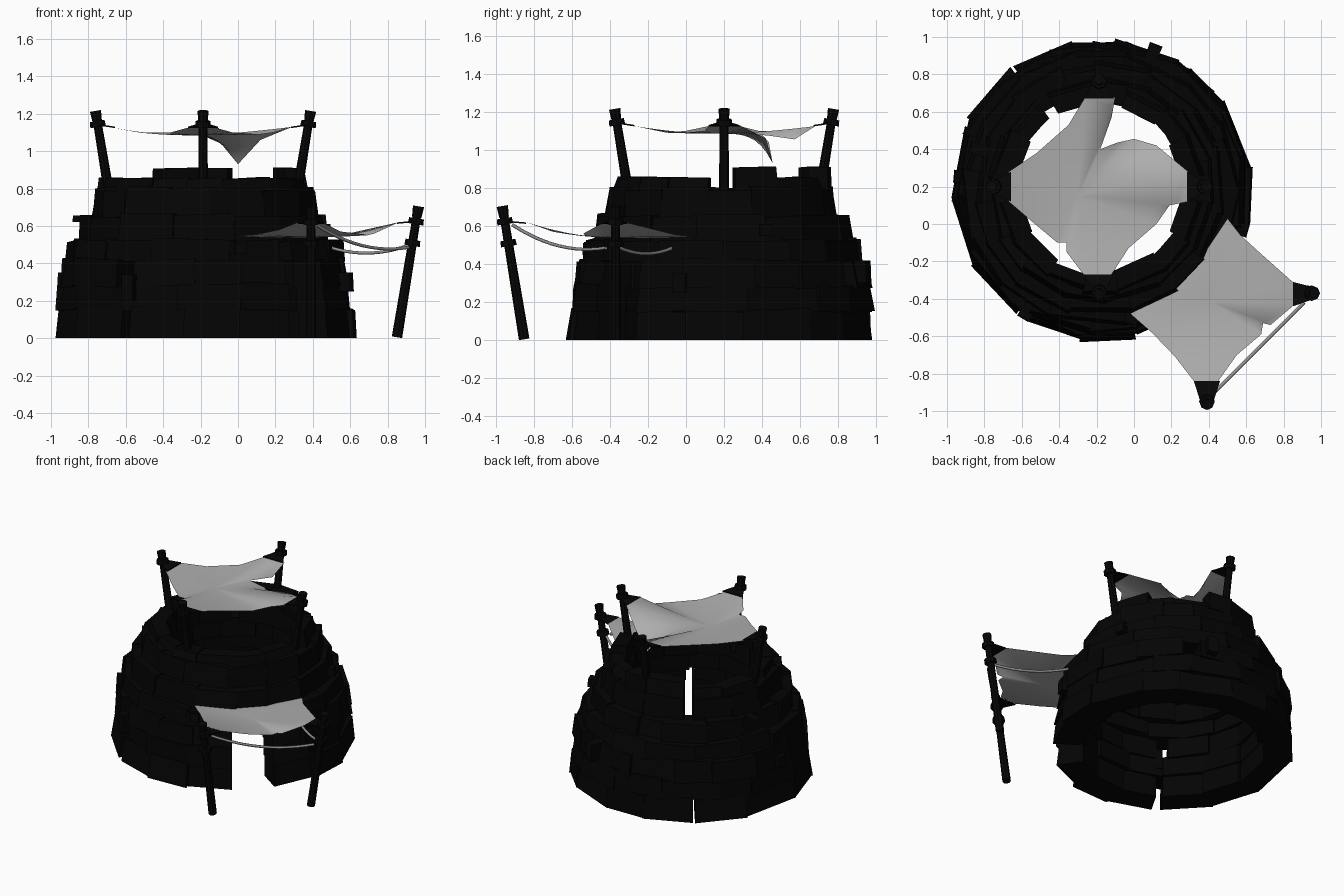
import bpy, bmesh, math, random
from mathutils import Vector

random.seed(7)
if "Cube" in bpy.data.objects:
    bpy.data.objects.remove(bpy.data.objects["Cube"])

CX, CY = -0.178, 0.187


def material(name, rgb):
    m = bpy.data.materials.new(name)
    m.use_nodes = True
    m.diffuse_color = (*rgb, 1)
    bsdf = m.node_tree.nodes["Principled BSDF"]
    bsdf.inputs["Base Color"].default_value = (*rgb, 1)
    bsdf.inputs["Roughness"].default_value = 0.9
    return m


STONE = material("dark stone", (0.0012, 0.0012, 0.0012))
WOOD = material("dark wood", (0.002, 0.002, 0.002))
CLOTH = material("pale cloth", (0.42, 0.42, 0.42))
ROPE = material("grey rope", (0.3, 0.3, 0.3))


def finish(name, bm, mat, smooth=False):
    bmesh.ops.recalc_face_normals(bm, faces=bm.faces)
    me = bpy.data.meshes.new(name)
    bm.to_mesh(me)
    bm.free()
    me.materials.append(mat)
    for p in me.polygons:
        p.use_smooth = smooth
    ob = bpy.data.objects.new(name, me)
    bpy.context.collection.objects.link(ob)


def polar(r, deg, z):
    a = math.radians(deg)
    return Vector((CX + r * math.cos(a), CY + r * math.sin(a), z))


def add_block(bm, a0, a1, r_in, r_out, z0, z1, lean=0.02, tilt=0.0):
    """Wedge-shaped stone between two angles, leaning inward at the top."""
    vs = []
    for z, l in ((z0, 0), (z1, lean)):
        for r, a, s in ((r_in, a0, -1), (r_out - l, a0, -1), (r_out - l, a1, 1), (r_in, a1, 1)):
            dz = tilt * s if z > 0 else 0
            vs.append(bm.verts.new(polar(r, a, z + dz)))
    bm.faces.new(vs[:4])
    bm.faces.new(vs[4:])
    for i in range(4):
        j = (i + 1) % 4
        bm.faces.new((vs[i], vs[j], vs[4 + j], vs[4 + i]))


def rim_height(az):
    az %= 360
    return 0.91 if 7 < az < 32 or 75 < az < 135 else 0.855


# Stone courses: bottom, top, outer radius, inner radius, gaps (start, end angle)
DOOR = (-55, -34.5)
NOTCH = (119.5, 126)
courses = [
    (0.00, 0.16, 0.815, 0.61, [DOOR, (125.5, 126.5), (236, 240)]),
    (0.15, 0.285, 0.80, 0.60, [DOOR]),
    (0.275, 0.42, 0.785, 0.58, [DOOR, (55, 64), (233, 240)]),
    (0.41, 0.525, 0.745, 0.56, [(-57, -51)]),
    (0.515, 0.655, 0.685, 0.52, [(40, 40)]),
    (0.645, 0.80, 0.61, 0.475, [NOTCH]),
    (0.785, 0.85, 0.57, 0.45, [(-7.5, 7.5), NOTCH, (172, 188)]),
]
for k, (z0, z1, ro, ri, gaps) in enumerate(courses):
    bm = bmesh.new()
    for g, (_, start) in enumerate(gaps):
        end = gaps[(g + 1) % len(gaps)][0]
        span = (end - start) % 360 or 360
        n = max(1, round(span / 24.5))
        cuts = [start + span * (i + (random.uniform(-0.2, 0.2) if 0 < i < n else 0)) / n
                for i in range(n + 1)]
        for i, (a0, a1) in enumerate(zip(cuts, cuts[1:])):
            top = rim_height((a0 + a1) / 2) if k == 6 else z1 + random.uniform(-0.01, 0.012)
            lo, hi = (0.3 if i else 0), (0.3 if i < n - 1 else 0)
            add_block(bm, a0 - lo, a1 + hi, ri + random.uniform(-0.02, 0.02),
                      ro + random.uniform(-0.018, 0.012), z0, top,
                      random.uniform(0.005, 0.035), random.uniform(-0.006, 0.006))
    finish(f"stone_course_{k + 1}", bm, STONE)

# Narrow stones sticking out of the wall
bm = bmesh.new()
for az, r, z, h in ((-16, 0.82, 0.25, 0.1), (69, 0.83, 0.3, 0.12), (175, 0.79, 0.27, 0.08),
                    (162, 0.735, 0.62, 0.035), (-121, 0.81, 0.2, 0.14),
                    (-75, 0.75, 0.45, 0.06), (20, 0.71, 0.55, 0.06)):
    add_block(bm, az - 2.5, az + 2.5, 0.6, r, z, z + h, 0.005)
finish("protruding_stones", bm, STONE)


def add_rod(bm, p, q, r0, r1, sides=8):
    """Tapered cylinder between two points."""
    p, q = Vector(p), Vector(q)
    rot = (q - p).to_track_quat("Z", "Y").to_matrix().to_4x4()
    rot.translation = (p + q) / 2
    bmesh.ops.create_cone(bm, cap_ends=True, segments=sides, radius1=r0, radius2=r1,
                          depth=(q - p).length, matrix=rot)


def pole(name, foot, head, collars):
    foot, head = Vector(foot), Vector(head)
    bm = bmesh.new()
    add_rod(bm, foot, head, 0.028, 0.022)
    add_rod(bm, foot.lerp(head, 1 - 0.06 / (head - foot).length), head, 0.025, 0.03)
    d = (head - foot).normalized()
    for z in collars:
        c = foot + d * ((z - foot.z) / d.z)
        add_rod(bm, c - d * 0.016, c + d * 0.016, 0.042, 0.04)
    finish(name, bm, WOOD)


def corner_patch(name, a, b, tip):
    """Dark leather corner joining the cloth to its pole."""
    a, b, tip = Vector(a), Vector(b), Vector(tip)
    side = (b - a).normalized() * 0.035
    bm = bmesh.new()
    rows = [[p + Vector((0, 0, h)) for p in (a, b, tip + side, tip - side)] for h in (-0.004, 0.004)]
    lo, hi = [[bm.verts.new(p) for p in row] for row in rows]
    bm.faces.new(lo)
    bm.faces.new(hi)
    for i in range(4):
        j = (i + 1) % 4
        bm.faces.new((lo[i], lo[j], hi[j], hi[i]))
    finish(name, bm, WOOD)


# Four roof poles leaning outward from the rim
for label, dx, dy in (("right", 1, 0), ("back", 0, 1), ("left", -1, 0), ("front", 0, -1)):
    ox, oy = -0.187, 0.2
    pole(f"roof_pole_{label}", (ox + 0.49 * dx, oy + 0.49 * dy, 0.7),
         (ox + 0.575 * dx, oy + 0.575 * dy, 1.215), [1.145])
    base = Vector((ox + 0.47 * dx, oy + 0.47 * dy, 1.127))
    wide = Vector((-dy, dx, 0)) * 0.08
    corner_patch(f"roof_corner_{label}", base - wide, base + wide,
                 (ox + 0.555 * dx, oy + 0.555 * dy, 1.14))

# Two awning poles
pole("awning_pole_right", (0.85, -0.37, 0.005), (0.965, -0.37, 0.705), [0.51, 0.625])
pole("awning_pole_front", (0.39, -0.85, 0.005), (0.39, -0.965, 0.705), [0.51, 0.625])
corner_patch("awning_corner_right", (0.85, -0.44, 0.615), (0.85, -0.31, 0.615), (0.95, -0.37, 0.625))
corner_patch("awning_corner_front", (0.32, -0.84, 0.615), (0.46, -0.84, 0.615), (0.39, -0.95, 0.625))


def sail(name, centre, edge, rings=10):
    """Sagging cloth from a low centre to an edge outline; low edge points droop late."""
    c = Vector(centre)
    bm = bmesh.new()
    hub = bm.verts.new(c)
    prev = None
    for k in range(1, rings + 1):
        t = k / rings
        ring = [bm.verts.new((c.x + (x - c.x) * t, c.y + (y - c.y) * t,
                              c.z + (z - c.z) * t ** (1.7 if z > c.z else 4)))
                for x, y, z in edge]
        for i in range(len(ring)):
            j = (i + 1) % len(ring)
            if prev:
                bm.faces.new((prev[i], ring[i], ring[j], prev[j]))
            else:
                bm.faces.new((hub, ring[i], ring[j]))
        prev = ring
    finish(name, bm, CLOTH, True)


# Torn roof cloth with a drooping flap
sail("roof_cloth", (-0.3, 0.15, 1.085), [
    (0.29, 0.12, 1.13), (0.29, 0.28, 1.13), (0.12, 0.42, 1.06), (0.0, 0.455, 0.93),
    (-0.09, 0.435, 1.04), (-0.18, 0.4, 1.08), (-0.12, 0.57, 1.055), (-0.1, 0.68, 1.125),
    (-0.26, 0.68, 1.125), (-0.35, 0.53, 1.1), (-0.52, 0.38, 1.1), (-0.67, 0.28, 1.125),
    (-0.67, 0.12, 1.125), (-0.53, 0.0, 1.1), (-0.41, -0.1, 1.09), (-0.36, -0.1, 1.09),
    (-0.36, -0.15, 1.1), (-0.27, -0.27, 1.125), (-0.12, -0.27, 1.125), (-0.03, -0.13, 1.1),
    (0.12, 0.0, 1.09), (0.19, 0.1, 1.1)])

# Door awning, its inner edge buried in the wall
sail("awning_cloth", (0.42, -0.42, 0.54), [
    (0.86, -0.43, 0.62), (0.86, -0.32, 0.62), (0.68, -0.16, 0.58), (0.57, -0.06, 0.555),
    (0.5, 0.03, 0.545), (0.38, -0.15, 0.535), (0.15, -0.37, 0.535), (-0.02, -0.48, 0.545),
    (0.1, -0.585, 0.555), (0.22, -0.71, 0.58), (0.32, -0.84, 0.62), (0.45, -0.84, 0.62),
    (0.55, -0.7, 0.57), (0.68, -0.59, 0.555), (0.69, -0.53, 0.55), (0.73, -0.54, 0.56)])


def rope(name, p, q, sag):
    p, q = Vector(p), Vector(q)
    cu = bpy.data.curves.new(name, "CURVE")
    cu.dimensions = "3D"
    cu.bevel_depth = 0.009
    cu.bevel_resolution = 1
    sp = cu.splines.new("POLY")
    n = 12
    sp.points.add(n)
    for i in range(n + 1):
        t = i / n
        v = p.lerp(q, t)
        sp.points[i].co = (v.x, v.y, v.z - 4 * sag * t * (1 - t), 1)
    cu.materials.append(ROPE)
    bpy.context.collection.objects.link(bpy.data.objects.new(name, cu))


# Hanging ropes
rope("rope_between_poles", (0.42, -0.91, 0.605), (0.91, -0.42, 0.485), 0.05)
rope("rope_to_wall", (0.92, -0.38, 0.5), (0.45, -0.04, 0.5), 0.045)
